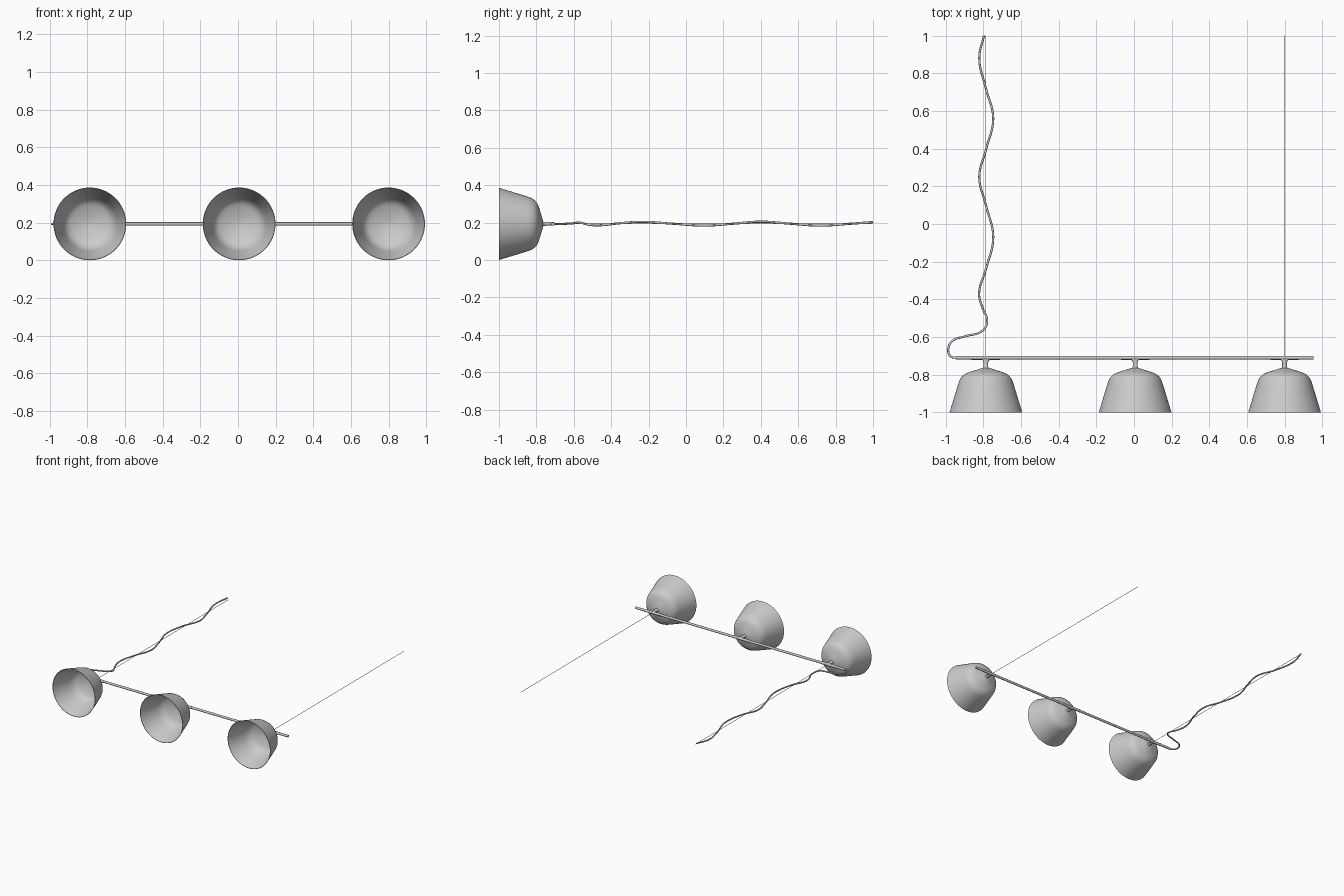
import bpy, bmesh, math
from mathutils import Vector

if "Cube" in bpy.data.objects:
    bpy.data.objects.remove(bpy.data.objects["Cube"])

ZC = 0.193           # height of the shade axes
BAR_Y = -0.71
CENTERS = [-0.786, 0.006, 0.799]


def finish(name, bm, angle=35):
    bmesh.ops.recalc_face_normals(bm, faces=bm.faces)
    me = bpy.data.meshes.new(name)
    bm.to_mesh(me)
    bm.free()
    ob = bpy.data.objects.new(name, me)
    bpy.context.collection.objects.link(ob)
    bpy.ops.object.select_all(action='DESELECT')
    ob.select_set(True)
    bpy.context.view_layer.objects.active = ob
    bpy.ops.object.shade_smooth_by_angle(angle=math.radians(angle))
    return ob


def loft(name, cx, sections, n, closed=False):
    """Rings around the y axis; each section is (y, radius_x, radius_z)."""
    bm = bmesh.new()
    rings = []
    for y, rx, rz in sections:
        rings.append([bm.verts.new((cx + rx * math.cos(2 * math.pi * i / n), y,
                                    ZC + rz * math.sin(2 * math.pi * i / n)))
                      for i in range(n)])
    for a, b in zip(rings, rings[1:]):
        for i in range(n):
            j = (i + 1) % n
            bm.faces.new((a[i], a[j], b[j], b[i]))
    bm.faces.new(rings[0])
    bm.faces.new(rings[-1])
    return finish(name, bm)


def tube(name, points, radius, kind='POLY', res=2):
    """Round rod along a path, capped at both ends."""
    cu = bpy.data.curves.new(name, 'CURVE')
    cu.dimensions = '3D'
    cu.bevel_depth = radius
    cu.bevel_resolution = res
    cu.use_fill_caps = True
    cu.resolution_u = 6
    if kind == 'POLY':
        sp = cu.splines.new('POLY')
        sp.points.add(len(points) - 1)
        for p, co in zip(sp.points, points):
            p.co = (*co, 1)
    else:
        sp = cu.splines.new('BEZIER')
        sp.bezier_points.add(len(points) - 1)
        for p, co in zip(sp.bezier_points, points):
            p.co = co
            p.handle_left_type = p.handle_right_type = 'AUTO'
    ob = bpy.data.objects.new(name, cu)
    bpy.context.collection.objects.link(ob)
    bpy.ops.object.select_all(action='DESELECT')
    ob.select_set(True)
    bpy.context.view_layer.objects.active = ob
    bpy.ops.object.convert(target='MESH')
    bpy.ops.object.shade_smooth_by_angle(angle=math.radians(50))
    return ob


# Shade profile (y, radius): outside from crown to rim, then back inside
outer = [(-0.765, 0.022), (-0.771, 0.040), (-0.783, 0.080), (-0.791, 0.102),
         (-0.799, 0.116), (-0.809, 0.127), (-0.823, 0.137), (-0.840, 0.144),
         (-0.870, 0.1535), (-1.0, 0.193)]
inner = [(-1.0, 0.190), (-0.870, 0.150), (-0.842, 0.141), (-0.826, 0.134),
         (-0.812, 0.124), (-0.802, 0.113), (-0.795, 0.100), (-0.787, 0.079),
         (-0.775, 0.040), (-0.769, 0.002)]

# Stem that flares sideways into the bar (y, radius_x, radius_z)
stem = [(-0.768, 0.022, 0.022), (-0.764, 0.015, 0.012), (-0.755, 0.0125, 0.010),
        (-0.735, 0.0125, 0.009), (-0.726, 0.015, 0.009), (-0.720, 0.021, 0.009),
        (-0.716, 0.030, 0.008), (-0.712, 0.034, 0.007)]

for cx, side in zip(CENTERS, ("left", "middle", "right")):
    loft("shade_" + side, cx, [(y, r, r) for y, r in outer + inner], 64)
    loft("stem_" + side, cx, stem, 24)
    # Sleeve around the bar
    tube("sleeve_" + side, [(cx - 0.075, BAR_Y, ZC), (cx + 0.075, BAR_Y, ZC)], 0.0105, res=4)

# Cross bar
tube("cross_bar", [(-0.945, BAR_Y, ZC), (0.952, BAR_Y, ZC)], 0.0092, res=4)

# Thin suspension wires
for cx, side in ((CENTERS[0], "left"), (CENTERS[2], "right")):
    tube("wire_" + side, [(cx, BAR_Y, ZC), (cx, 1.0, ZC)], 0.0016, res=1)

# Power cable winding around the left wire, then looping into the bar end
path = [(-0.796, 1.0, 0.010), (-0.821, 0.88, 0.001), (-0.786, 0.72, -0.009),
        (-0.747, 0.56, 0.001), (-0.784, 0.40, 0.012), (-0.821, 0.25, 0.001),
        (-0.786, 0.10, -0.009), (-0.747, -0.07, 0.001), (-0.786, -0.24, 0.011),
        (-0.822, -0.37, 0.002), (-0.802, -0.45, -0.007), (-0.779, -0.51, -0.006),
        (-0.803, -0.565, 0.007), (-0.90, -0.597, 0.004), (-0.963, -0.620, 0.002),
        (-0.986, -0.665, 0.0), (-0.973, -0.702, 0.0), (-0.935, -0.711, 0.0)]
tube("power_cable", [(x, y, ZC + z) for x, y, z in path], 0.0058, 'BEZIER', res=2)
